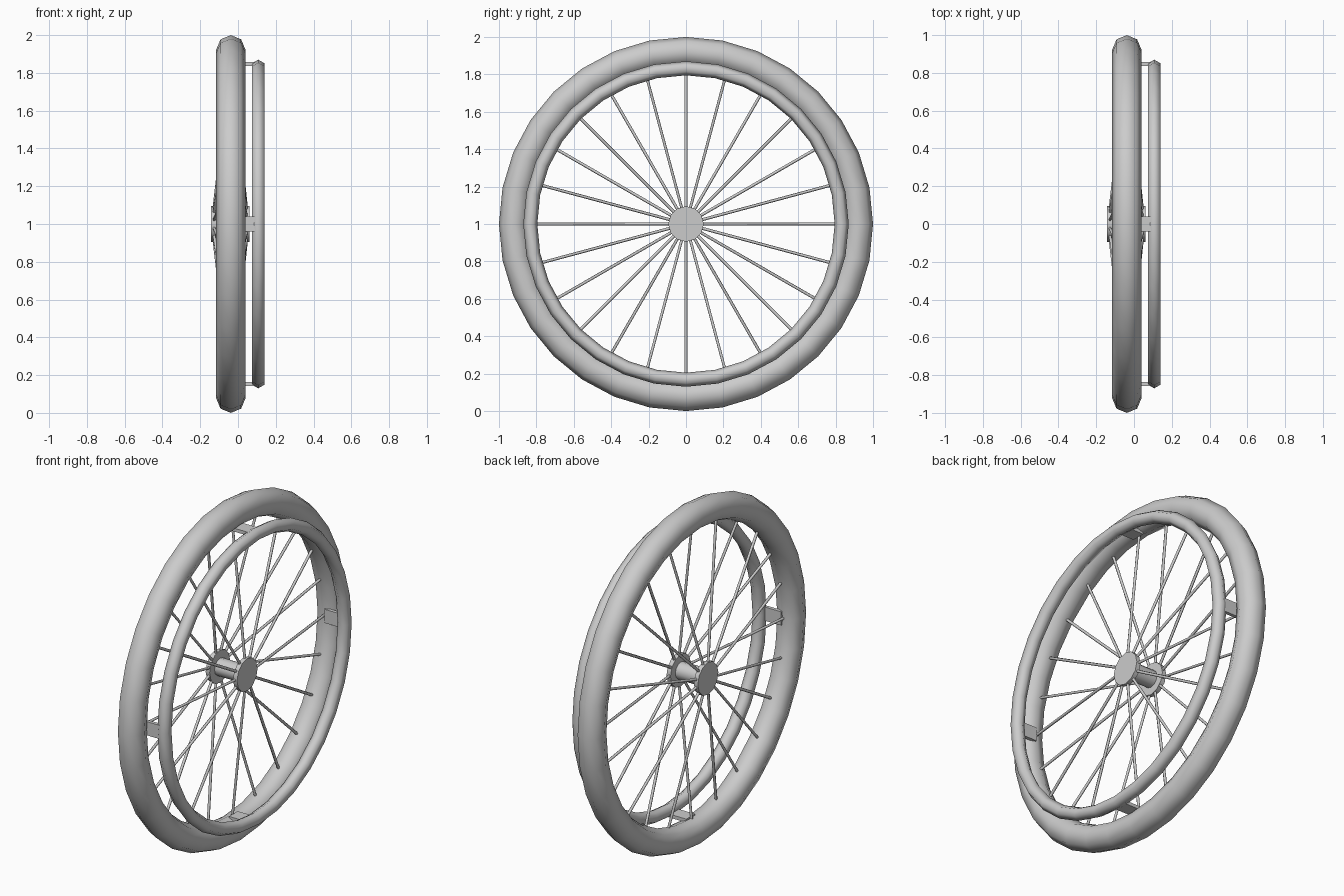
import bpy
from math import sin, cos, pi, radians
from mathutils import Vector, Matrix

cube = bpy.data.objects.get("Cube")
if cube:
    bpy.data.objects.remove(cube, do_unlink=True)

grey = bpy.data.materials.new("plain_grey")
grey.use_nodes = True
grey.diffuse_color = (0.6, 0.6, 0.6, 1)
grey.node_tree.nodes["Principled BSDF"].inputs["Base Color"].default_value = (0.6, 0.6, 0.6, 1)

CENTRE = Vector((0, 0, 1))
TYRE_X = -0.038


def finish(name, angle):
    ob = bpy.context.object
    ob.name = name
    ob.data.materials.append(grey)
    bpy.ops.object.shade_smooth_by_angle(angle=radians(angle))
    return ob


def on_wheel(x, r, a):
    """Point at distance r from the axle, at angle a around it."""
    return CENTRE + Vector((x, r * cos(a), r * sin(a)))


def ring(name, x, major, minor, sides):
    bpy.ops.mesh.primitive_torus_add(
        major_radius=major, minor_radius=minor, major_segments=32,
        minor_segments=sides, location=CENTRE + Vector((x, 0, 0)),
        rotation=(0, pi / 2, 0))
    return finish(name, 80)


def rod(name, start, end, radius, sides):
    d = end - start
    bpy.ops.mesh.primitive_cylinder_add(
        vertices=sides, radius=radius, depth=d.length,
        location=(start + end) / 2,
        rotation=d.to_track_quat('Z', 'Y').to_euler())
    return finish(name, 65)


# Tyre and push rim
ring("tyre", TYRE_X, 0.9225, 0.0775, 8)
ring("push_rim", 0.107, 0.8325, 0.0375, 6)

# Hub: axle with a flange at each end
rod("axle", on_wheel(-0.13, 0, 0), on_wheel(0.055, 0, 0), 0.05, 12)
for side, x in (("right", -0.13), ("left", 0.047)):
    rod(side + "_flange", on_wheel(x - 0.013, 0, 0), on_wheel(x + 0.013, 0, 0), 0.095, 12)

# Spokes, alternating between the two flanges
for i in range(24):
    a = i * pi / 12
    x = 0.047 if i % 2 == 0 else -0.13
    rod("spoke", on_wheel(x, 0.06, a), on_wheel(TYRE_X, 0.87, a), 0.008, 6)

# Brackets joining the push rim to the tyre
for i in range(4):
    a = i * pi / 2
    bpy.ops.mesh.primitive_cube_add(size=1, location=on_wheel(0.035, 0.847, a), rotation=(a, 0, 0))
    bracket = finish("rim_bracket", 30)
    bracket.scale = (0.13, 0.02, 0.08)
